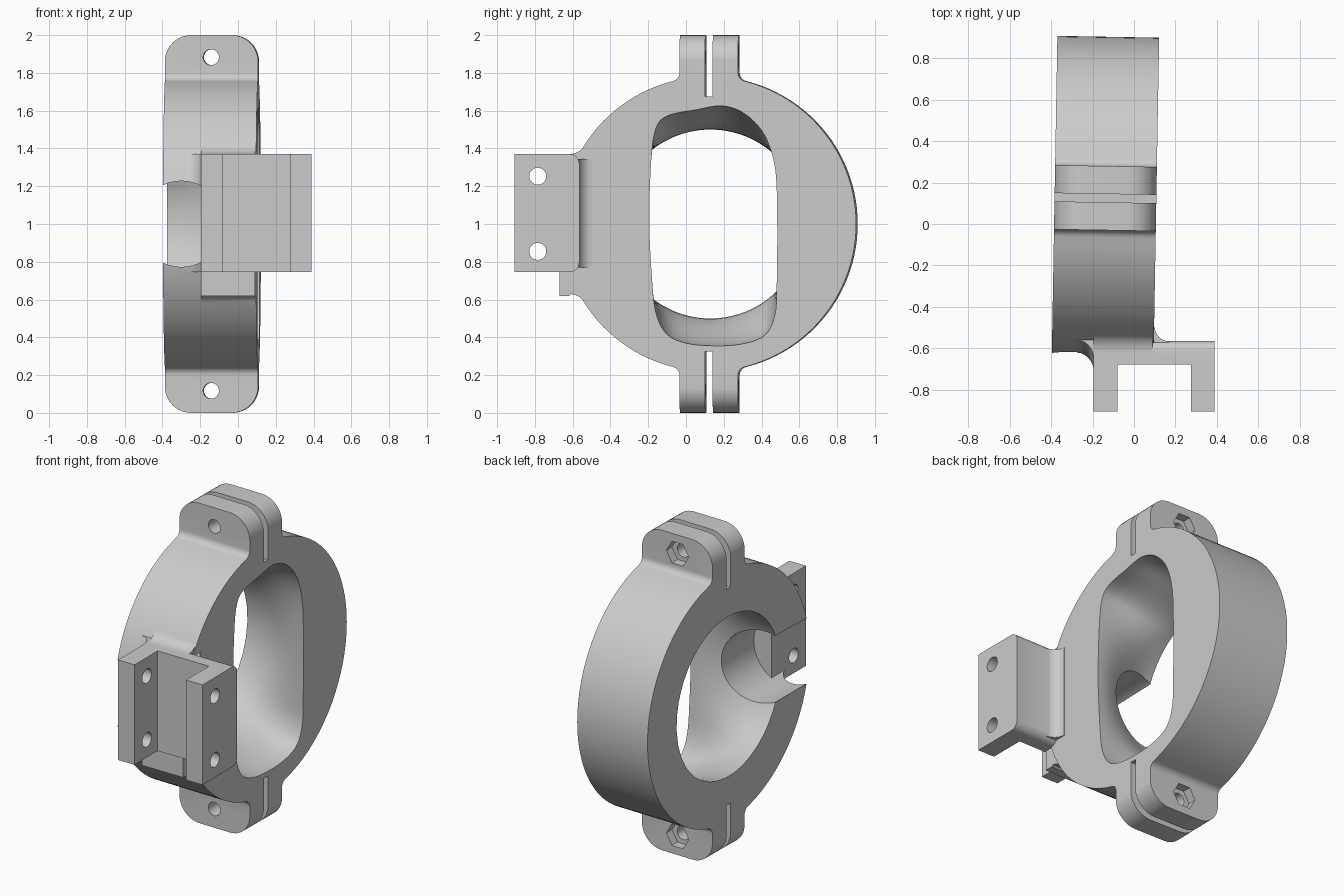
import bpy, bmesh
from math import pi, sin, cos, sqrt, atan2, radians
from mathutils import Matrix, Vector

cube = bpy.data.objects.get("Cube")
if cube:
    bpy.data.objects.remove(cube, do_unlink=True)

mat = bpy.data.materials.new("plain_grey")
mat.use_nodes = True
GREY = (0.6, 0.6, 0.6, 1)
mat.diffuse_color = GREY
mat.node_tree.nodes["Principled BSDF"].inputs["Base Color"].default_value = GREY

CY, CZ, R = 0.125, 1.0, 0.78       # ring axis and outer radius
X0, X1 = -0.384, 0.108             # ring faces
Z0, Z1 = 0.745, 1.37               # bracket height range


def loft(name, rings):
    """Closed solid through a list of equal-length point loops."""
    bm = bmesh.new()
    loops = [[bm.verts.new(p) for p in ring] for ring in rings]
    for a, b in zip(loops, loops[1:]):
        for i in range(len(a)):
            j = (i + 1) % len(a)
            bm.faces.new((a[i], a[j], b[j], b[i]))
    bm.faces.new(loops[0])
    bm.faces.new(loops[-1])
    bmesh.ops.recalc_face_normals(bm, faces=bm.faces)
    mesh = bpy.data.meshes.new(name)
    bm.to_mesh(mesh)
    bm.free()
    mesh.materials.append(mat)
    ob = bpy.data.objects.new(name, mesh)
    bpy.context.collection.objects.link(ob)
    return ob


def prism(name, pts, axis, lo, hi):
    """Extrude a flat profile along x, y or z."""
    place = {"x": lambda u, v, d: (d, u, v),
             "y": lambda u, v, d: (u, d, v),
             "z": lambda u, v, d: (u, v, d)}[axis]
    return loft(name, [[place(u, v, d) for u, v in pts] for d in (lo, hi)])


def arc(cx, cy, r, a0, a1, n):
    return [(cx + r * cos(a0 + (a1 - a0) * i / n),
             cy + r * sin(a0 + (a1 - a0) * i / n)) for i in range(n + 1)]


def circle(cx, cy, r, n=32):
    return arc(cx, cy, r, 0, 2 * pi * (n - 1) / n, n - 1)


def rect(u0, u1, v0, v1):
    return [(u0, v0), (u1, v0), (u1, v1), (u0, v1)]


def round_rect(u0, u1, v0, v1, r, n=10):
    q = pi / 2
    return (arc(u1 - r, v1 - r, r, 0, q, n) + arc(u0 + r, v1 - r, r, q, 2 * q, n)
            + arc(u0 + r, v0 + r, r, 2 * q, 3 * q, n) + arc(u1 - r, v0 + r, r, 3 * q, 4 * q, n))


def combine(target, tool, how="DIFFERENCE"):
    mod = target.modifiers.new("cut", "BOOLEAN")
    mod.operation, mod.solver, mod.object = how, "EXACT", tool
    bpy.context.view_layer.update()
    done = target.evaluated_get(bpy.context.evaluated_depsgraph_get())
    mesh = bpy.data.meshes.new_from_object(done)
    target.modifiers.clear()
    target.data = mesh
    bpy.data.objects.remove(tool, do_unlink=True)


# Ring outline with filleted clamp ears, from one mirrored quarter
f, ear = 0.045, 0.155
fz = sqrt((R + f) ** 2 - (ear + f) ** 2)
touch = atan2(fz, ear + f)
quarter = (arc(0, 0, R, 0, touch, 24)
           + arc(ear + f, fz, f, touch + pi, pi, 6)[1:] + [(ear, 1.0)])
half = quarter + [(-u, v) for u, v in reversed(quarter)]
outline = half + [(u, -v) for u, v in reversed(half[1:-1])]
body = prism("clamp_ring", [(CY + u, CZ + v) for u, v in outline], "x", X0, X1)
combine(body, prism("ear_rounding", round_rect(X0 - 0.001, X1 + 0.001, 0, 2, 0.14),
                    "y", -1, 1.2), "INTERSECT")

# Opening that blends from a round hole to an upright rounded slot
ctrl = [(-.19, 1), (-.175, .7), (-.155, .53), (-.1, .42), (0, .37), (.15, .355),
        (.3, .365), (.42, .41), (.475, .52), (.485, .7), (.487, 1.05), (.475, 1.3),
        (.42, 1.47), (.32, 1.58), (.2, 1.625), (.06, 1.605), (-.1, 1.57),
        (-.16, 1.49), (-.182, 1.3)]
slot = []
for i in range(len(ctrl)):
    p0, p1, p2, p3 = [Vector(ctrl[(i + k) % len(ctrl)]) for k in (-1, 0, 1, 2)]
    for s in range(5):
        t = s / 5
        slot.append(0.5 * (2 * p1 + (p2 - p0) * t + (2 * p0 - 5 * p1 + 4 * p2 - p3) * t * t
                           + (3 * p1 - p0 - 3 * p2 + p3) * t ** 3))
axis_pt = Vector((CY, CZ))
rings = []
for k in range(-1, 12):
    t = min(max(k / 10, 0), 1)
    w = t * t * (3 - 2 * t)
    ring = [(axis_pt + (p - axis_pt).normalized() * 0.5).lerp(p, w) for p in slot]
    rings.append([(X0 + (X1 - X0) * k / 10, p.x, p.y) for p in ring])
combine(body, loft("opening", rings))

# Clamp slits, bolt holes and hexagonal nut pockets
for s in (1, -1):
    lo, hi = sorted((CZ + s * 0.675, CZ + s * 1.1))
    combine(body, prism("slit", rect(CY - 0.02, CY + 0.02, lo, hi), "x", -1, 1))
    bolt = (-0.14, CZ + s * 0.883)
    combine(body, prism("bolt_hole", circle(*bolt, 0.042, 24), "y", -1, 1))
    combine(body, prism("nut_pocket", circle(*bolt, 0.078, 6), "y", 0.225, 0.4))

# The ring stands very slightly turned against the bracket
pivot = Matrix.Translation((-0.138, CY, 0))
body.data.transform(pivot @ Matrix.Rotation(radians(-1), 4, "Z") @ pivot.inverted())

# Neck joining ring and bracket, with fillets above and below
f, h = 0.1, Z1 - CZ
fy = sqrt((R + f) ** 2 - (h + f) ** 2)
a = atan2(h + f, -fy)
top = [(-0.67, h)] + [(CY + u, v) for u, v in arc(-fy, h + f, f, -pi / 2, a - pi, 8)]
top = [(top[0])] + [(u, v) for u, v in top[1:]] + [(-0.5, 0.4)]
bottom = [(u, -v - 0.01 * (v == h)) for u, v in reversed(top)]
neck = [(u, CZ + v) for u, v in top + bottom]
combine(body, prism("neck", neck, "x", -0.195, 0.09), "UNION")

# Swept fillet on the outer side of the neck
f = 0.08
section = arc(-0.195 - f, R + f, f, -pi / 2, 0, 8) + [(-0.18, R + f), (-0.18, R - 0.05),
                                                     (-0.195 - f, R - 0.05)]
sweep = []
for i in range(33):
    ang = pi + radians(-34 + 68 * i / 32)
    sweep.append([(x, CY + r * cos(ang), CZ + r * sin(ang)) for x, r in section])
side = loft("side_fillet", sweep)
combine(side, prism("trim", rect(-1, 1, Z0, Z1), "y", -2, 2), "INTERSECT")
combine(body, side, "UNION")

# Round passage through the front wall
combine(body, prism("passage", circle(-0.3, CZ, 0.227, 64), "y", -1.2, -0.12))

# Channel bracket with two legs and cross holes
plate = [(-0.907, Z1), (-0.907, Z0)] + [
    p for p in arc(-0.615, Z0 + 0.05, 0.05, -pi / 2, 0, 8) + arc(-0.615, Z1 - 0.05, 0.05, 0, pi / 2, 8)]
bracket = prism("bracket", plate, "x", -0.195, 0.39)
combine(bracket, prism("channel", rect(-0.08, 0.275, -1, -0.68), "z", 0, 2))
for z in (0.855, 1.253):
    combine(bracket, prism("pin_hole", circle(-0.785, z, 0.045), "x", -1, 1))
combine(body, bracket, "UNION")

# Fillet between the ring face and the back of the bracket
f = 0.07
web = arc(0.1 + f, -0.567 + f, f, -pi / 2, -pi, 8) + [(0.04, -0.567 + f), (0.04, -0.62), (0.1 + f, -0.62)]
combine(body, prism("web", web, "z", Z0 + 0.025, Z1 - 0.025), "UNION")

# Smooth shading with crisp edges
bpy.ops.object.select_all(action="DESELECT")
body.select_set(True)
bpy.context.view_layer.objects.active = body
bpy.ops.object.shade_smooth_by_angle(angle=radians(30))
